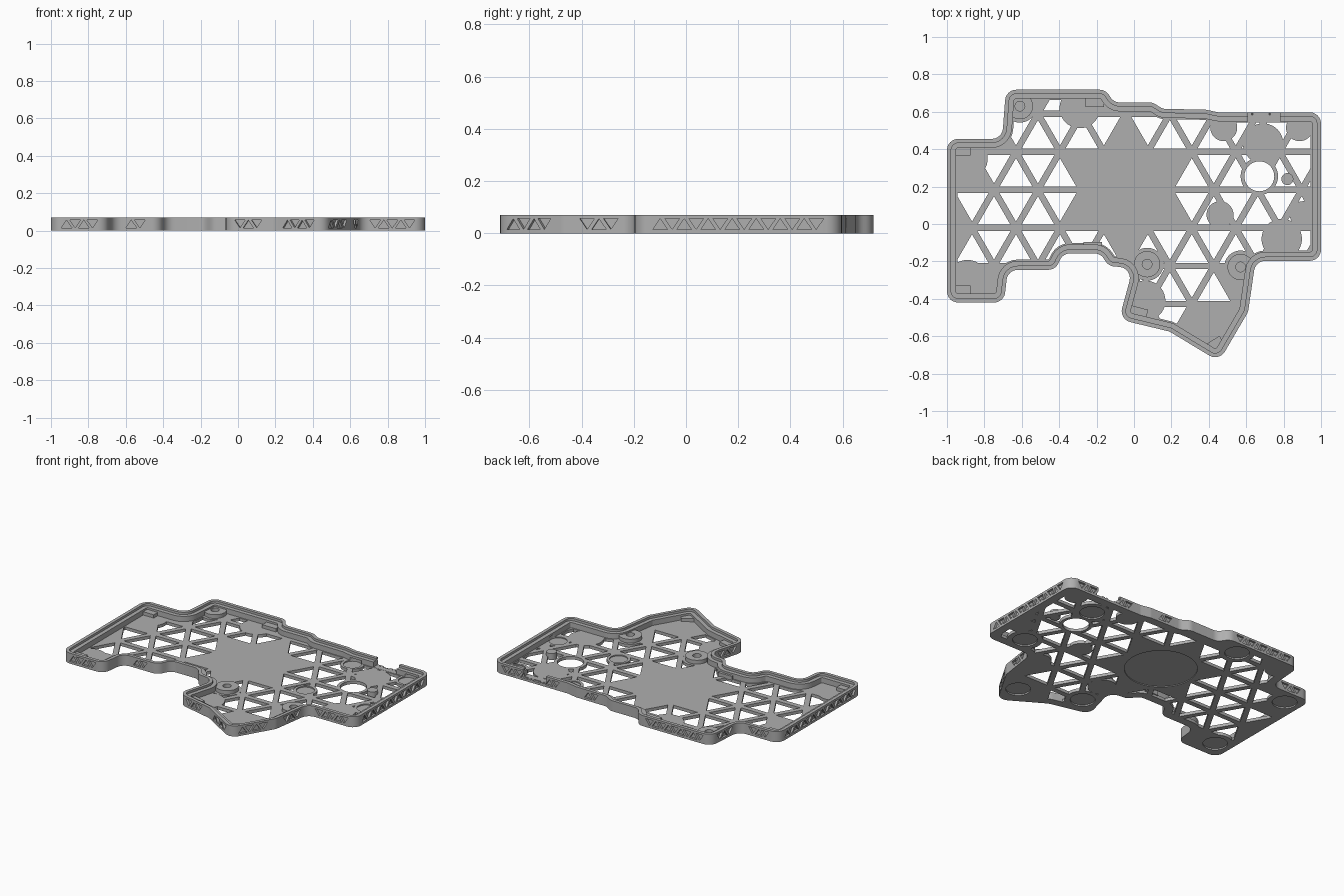
import bpy, bmesh, math
from mathutils import Vector

cube = bpy.data.objects.get("Cube")
if cube:
    bpy.data.objects.remove(cube, do_unlink=True)

grey = bpy.data.materials.new("matte_grey")
grey.use_nodes = True
grey.diffuse_color = (0.43, 0.43, 0.43, 1)
grey.node_tree.nodes["Principled BSDF"].inputs["Base Color"].default_value = (0.43, 0.43, 0.43, 1)

FLOOR, LEDGE, TOP = 0.02, 0.055, 0.07

# Case outline, clockwise from the back left corner
OUTLINE = [Vector(p) for p in (
    (-1, .455), (-.705, .455), (-.685, .718), (-.15, .718), (-.11, .65), (.1, .65),
    (.155, .615), (.38, .612), (.45, .597), (1, .597), (1, -.197), (.65, -.197),
    (.61, -.47), (.455, -.735), (.19, -.575), (-.08, -.51), (-.005, -.235),
    (-.135, -.225), (-.18, -.157), (-.38, -.157), (-.42, -.245), (-.675, -.245),
    (-.695, -.42), (-1, -.42))]


def rounded_outline(inset, radius=0.06, steps=6):
    """Outline moved inward, with every corner filleted."""
    count, moved, result = len(OUTLINE), [], []
    dirs = [(OUTLINE[(i + 1) % count] - OUTLINE[i]).normalized() for i in range(count)]
    for i, p in enumerate(OUTLINE):
        n1, n2 = (Vector((d.y, -d.x)) for d in (dirs[i - 1], dirs[i]))
        moved.append(p + inset * (n1 + n2) / (1 + n1.dot(n2)))
    for i, p in enumerate(moved):
        a, b = dirs[i - 1], dirs[i]
        turn = math.atan2(a.x * b.y - a.y * b.x, a.dot(b))
        r = max(radius - inset, 0.008) if turn < 0 else radius + inset
        start = p - a * r * math.tan(abs(turn) / 2)
        side = Vector((-a.y, a.x)) * math.copysign(1, turn)
        for k in range(steps + 1):
            t = abs(turn) * k / steps
            result.append(start + a * r * math.sin(t) + side * r * (1 - math.cos(t)))
    return result


def circle(x, y, r, n=40):
    return [Vector((x + r * math.cos(math.tau * i / n), y + r * math.sin(math.tau * i / n)))
            for i in range(n)]


def loft(bm, loops):
    """Closed solid through (points, z) loops, capped at both ends."""
    rows = [[bm.verts.new((p[0], p[1], z)) for p in pts] for pts, z in loops]
    faces = [bm.faces.new(rows[0]), bm.faces.new(rows[-1])]
    for lower, upper in zip(rows, rows[1:]):
        for i in range(len(lower)):
            j = (i + 1) % len(lower)
            faces.append(bm.faces.new((lower[i], lower[j], upper[j], upper[i])))
    bmesh.ops.recalc_face_normals(bm, faces=faces)


def make(name, solids):
    bm = bmesh.new()
    for loops in solids:
        loft(bm, loops)
    mesh = bpy.data.meshes.new(name)
    bm.to_mesh(mesh)
    bm.free()
    mesh.materials.append(grey)
    obj = bpy.data.objects.new(name, mesh)
    bpy.context.collection.objects.link(obj)
    return obj


def combine(obj, tool, operation="DIFFERENCE", self_overlap=False):
    """Apply a boolean and discard the tool."""
    mod = obj.modifiers.new("cut", "BOOLEAN")
    mod.object, mod.operation, mod.solver = tool, operation, "EXACT"
    mod.use_self = self_overlap
    depsgraph = bpy.context.evaluated_depsgraph_get()
    mesh = bpy.data.meshes.new_from_object(obj.evaluated_get(depsgraph))
    obj.modifiers.clear()
    obj.data = mesh
    bpy.data.objects.remove(tool, do_unlink=True)


def disc(x, y, r, z0, z1):
    return [(circle(x, y, r), z0), (circle(x, y, r), z1)]


FEET = [(.69, .43), (-.29, .62), (.79, -.08), (.44, -.56), (.06, -.41), (-.89, .35), (-.89, -.3)]
BOSSES = [(-.61, .63), (.07, -.215), (.57, -.23)]
DIMPLES = [(.48, .515), (.885, .515), (.46, .05), (.905, .05)]
HOLE = (.67, .255)
CENTRE = Vector((-.06, .18))

# Tray: floor, stepped wall and rim in one solid
tray = make("tray", [[
    (rounded_outline(0), 0), (rounded_outline(0), TOP),
    (rounded_outline(.022), TOP), (rounded_outline(.022), LEDGE),
    (rounded_outline(.048), LEDGE), (rounded_outline(.048), FLOOR)]])

# Triangular floor lattice
PITCH, ROW, BASE_Y, BASE_X = .235, .2035, -.021, -.866
BAR = .017


def wanted(row, x, y):
    if (Vector((x, y)) - CENTRE).length < .29:
        return False
    if row == 3:
        return abs(x + .396) < .05
    if row == 2:
        return x > -.74
    if row == 1:
        return x > -.8
    if row == -2:
        return 0 < x < .5
    if row == -3:
        return .1 < x < .25
    return abs(x) < .95


holes = []
radius = 2 * (ROW / 3 - BAR)
for row in range(-3, 4):
    for col in range(-2, 18):
        x = BASE_X + col * PITCH / 2
        up = (row + col) % 2 == 1
        y = BASE_Y + ROW * (row + (1 / 3 if up else 2 / 3))
        if wanted(row, x, y):
            turn = math.pi / 2 if up else -math.pi / 2
            tri = [(x + radius * math.cos(turn + k * math.tau / 3),
                    y + radius * math.sin(turn + k * math.tau / 3)) for k in range(3)]
            holes.append([(tri, -.02), (tri, FLOOR + .01)])
lattice = make("lattice_cutter", holes)

# Solid areas left around feet, bosses, dimples and the round opening
pads = [(p, .108) for p in FEET] + [(p, .088) for p in BOSSES]
pads += [(p, .072) for p in DIMPLES] + [(HOLE, .1)]
for (x, y), r in pads:
    combine(lattice, make("pad", [disc(x, y, r, -.05, .06)]))
inner = rounded_outline(.055)
combine(lattice, make("inner_area", [[(inner, -.06), (inner, .07)]]), "INTERSECT")
combine(tray, lattice)

# Pockets: feet and round badge recess below, dimples above, round opening
pockets = [disc(x, y, .075, -.02, .009) for x, y in FEET]
pockets.append(disc(CENTRE.x, CENTRE.y, .22, -.02, .005))
pockets += [disc(x, y, .055, .013, .04) for x, y in DIMPLES]
pockets.append(disc(*HOLE, .08, -.03, .05))
combine(tray, make("pocket_cutter", pockets))

# Port notch in the back wall
notch = [(.61, .53), (.78, .53), (.78, .65), (.61, .65)]
combine(tray, make("notch_cutter", [[(notch, FLOOR + .001), (notch, .1)]]))

# Alternating triangles sunk into the longer outer walls
carved = []
STEP, HALF, DEPTH = .046, .028, .014
for i, a in enumerate(OUTLINE):
    b = OUTLINE[(i + 1) % len(OUTLINE)]
    along = (b - a).normalized()
    inward = Vector((along.y, -along.x))
    number = int(((b - a).length - .12) / STEP)
    if number < 2:
        continue
    for k in range(number):
        mid = (a + b) / 2 + along * STEP * (k - (number - 1) / 2)
        low, high = (.015, .056) if k % 2 else (.056, .015)
        carved.append((mid, along, inward, low, high))
bm = bmesh.new()
for mid, along, inward, low, high in carved:
    ends = []
    for depth in (-.02, DEPTH):
        c = mid + inward * depth
        ends.append([bm.verts.new((c.x + along.x * s, c.y + along.y * s, z))
                     for s, z in ((-HALF, low), (HALF, low), (0, high))])
    faces = [bm.faces.new(e) for e in ends]
    for k in range(3):
        j = (k + 1) % 3
        faces.append(bm.faces.new((ends[0][k], ends[0][j], ends[1][j], ends[1][k])))
    bmesh.ops.recalc_face_normals(bm, faces=faces)
carver_mesh = bpy.data.meshes.new("wall_cutter")
bm.to_mesh(carver_mesh)
bm.free()
carver = bpy.data.objects.new("wall_cutter", carver_mesh)
bpy.context.collection.objects.link(carver)
combine(tray, carver, self_overlap=True)

# Screw bosses and small locating post
for n, (x, y) in enumerate(BOSSES):
    make(f"screw_boss_{n + 1}", [[
        (circle(x, y, .07), FLOOR - .005), (circle(x, y, .07), .045),
        (circle(x, y, .026), .045), (circle(x, y, .026), FLOOR)]])
make("locating_post", [disc(.82, .24, .032, .002, .045)])

# Corner supports tucked against the inner wall: x, y, angle
supports = [(-.925, .395, 0), (-.925, -.36, 0), (-.21, .655, 0), (.43, -.65, 32),
            (.02, -.475, -15), (-.22, -.125, 0)]
for n, (x, y, angle) in enumerate(supports):
    c, s = math.cos(math.radians(angle)), math.sin(math.radians(angle))
    box = [(x + u * c - v * s, y + u * s + v * c)
           for u, v in ((-.05, -.03), (.05, -.03), (.05, .03), (-.05, .03))]
    make(f"corner_support_{n + 1}", [[(box, FLOOR - .005), (box, .042)]])

# Smooth the rounded corners, keep the hard edges
bpy.ops.object.select_all(action="DESELECT")
for obj in bpy.context.collection.objects:
    if obj.type == "MESH" and grey.name in obj.data.materials:
        obj.select_set(True)
        bpy.context.view_layer.objects.active = obj
bpy.ops.object.shade_smooth_by_angle(angle=math.radians(30))
